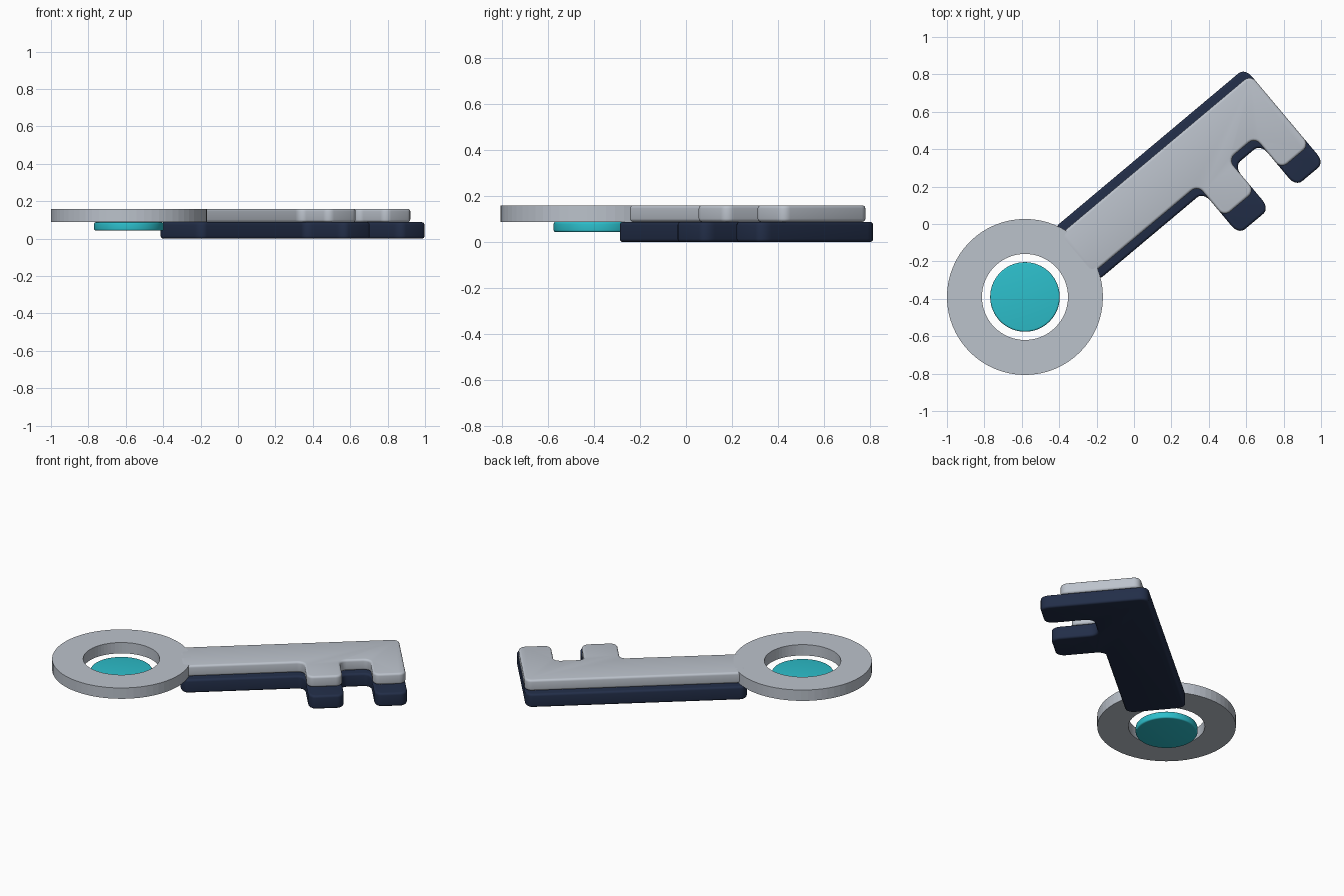
import bpy, bmesh, math
from mathutils import Matrix

cube = bpy.data.objects.get("Cube")
if cube:
    bpy.data.objects.remove(cube, do_unlink=True)

ANGLE = math.radians(40)      # direction of the key in plan
BOW = (-0.583, -0.39)         # centre of the ring
MID = 0.075                   # shaft centre line, across the key
Z_JOIN, Z_TOP = 0.088, 0.16


def material(name, rgb):
    m = bpy.data.materials.new(name)
    m.use_nodes = True
    m.diffuse_color = (*rgb, 1)
    m.node_tree.nodes["Principled BSDF"].inputs["Base Color"].default_value = (*rgb, 1)
    return m


silver = material("silver", (0.50, 0.54, 0.60))
navy = material("navy", (0.016, 0.027, 0.065))
teal = material("teal", (0.026, 0.52, 0.60))


def finish(name, bm, mat, smooth):
    bmesh.ops.recalc_face_normals(bm, faces=bm.faces)
    mesh = bpy.data.meshes.new(name)
    bm.to_mesh(mesh)
    bm.free()
    ob = bpy.data.objects.new(name, mesh)
    bpy.context.collection.objects.link(ob)
    mesh.materials.append(mat)
    if smooth:
        bpy.ops.object.select_all(action='DESELECT')
        ob.select_set(True)
        bpy.context.view_layer.objects.active = ob
        bpy.ops.object.shade_smooth_by_angle(angle=math.radians(40))
    return ob


def bevel_rims(bm, width):
    rims = [e for e in bm.edges if len(e.link_faces) == 2
            and sum(abs(f.normal.z) > 0.9 for f in e.link_faces) == 1]
    bmesh.ops.bevel(bm, geom=rims, offset=width, segments=4, profile=0.5,
                    affect='EDGES', clamp_overlap=True)


# Shaft outline with two teeth: along the key, across from the centre line
EDGE, TIP = -0.136, -0.355
OUTLINE = [(-0.35, -EDGE), (-0.35, EDGE), (0.393, EDGE), (0.393, TIP),
           (0.608, TIP), (0.608, EDGE), (0.792, EDGE), (0.792, TIP),
           (0.99, TIP), (0.99, -EDGE)]


def key_blade(name, mat, widen, z0, z1):
    bm = bmesh.new()
    verts = [bm.verts.new((u, v, 0)) for u, v in OUTLINE]
    bm.faces.new(verts)
    bmesh.ops.bevel(bm, geom=verts, offset=0.042, segments=5, profile=0.5,
                    affect='VERTICES')
    bm.transform(Matrix.Translation((0, MID, z0)) @ Matrix.Diagonal((1, widen, 1, 1)))
    top = bmesh.ops.extrude_face_region(bm, geom=bm.faces[:])["geom"]
    for v in (g for g in top if isinstance(g, bmesh.types.BMVert)):
        v.co.z = z1
    bmesh.ops.recalc_face_normals(bm, faces=bm.faces)
    bm.normal_update()
    bevel_rims(bm, 0.014)
    bm.transform(Matrix.Rotation(ANGLE, 4, 'Z'))
    return finish(name, bm, mat, True)


key_blade("upper_blade", silver, 1.0, Z_JOIN, Z_TOP)
key_blade("lower_blade", navy, 1.345, 0.0, Z_JOIN)

# Flat ring at the handle end
N = 64
bm = bmesh.new()
loops = []
for r, z in ((0.417, Z_JOIN), (0.417, Z_TOP), (0.23, Z_TOP), (0.23, Z_JOIN)):
    loops.append([bm.verts.new((BOW[0] + r * math.cos(math.tau * i / N),
                                BOW[1] + r * math.sin(math.tau * i / N), z))
                  for i in range(N)])
for a, b in zip(loops, loops[1:] + loops[:1]):
    for i in range(N):
        j = (i + 1) % N
        bm.faces.new((a[i], a[j], b[j], b[i]))
finish("handle_ring", bm, silver, False)

# Round disc sitting low in the ring
bm = bmesh.new()
bmesh.ops.create_cone(bm, cap_ends=True, segments=N, radius1=0.186, radius2=0.186,
                      depth=Z_JOIN - 0.043,
                      matrix=Matrix.Translation((*BOW, (Z_JOIN + 0.043) / 2)))
bm.normal_update()
bevel_rims(bm, 0.009)
finish("centre_disc", bm, teal, True)
